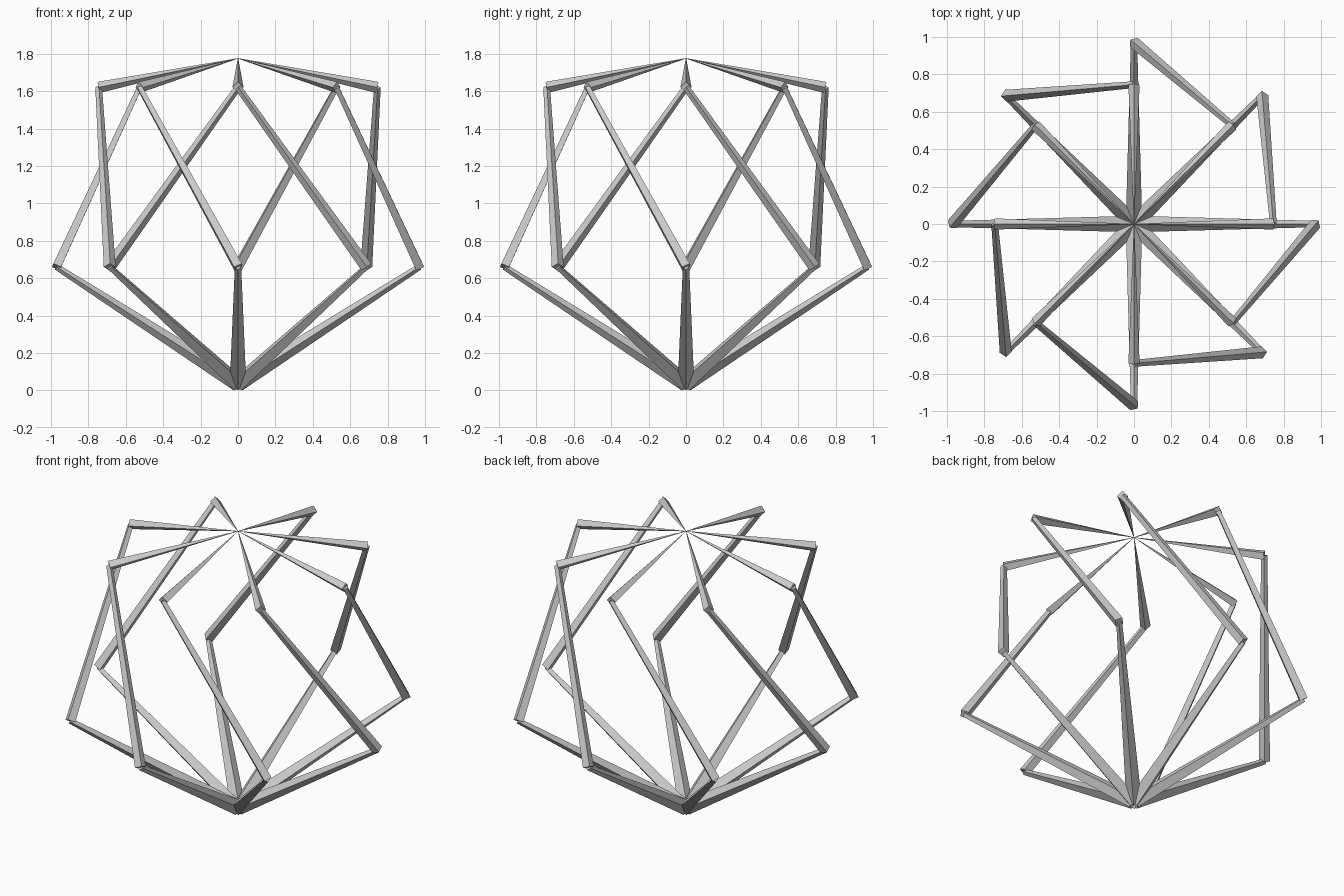
import bpy, bmesh
from math import cos, sin, radians
from mathutils import Vector, Matrix

if "Cube" in bpy.data.objects:
    bpy.data.objects.remove(bpy.data.objects["Cube"])


def polar(r, deg, z):
    return Vector((r * cos(radians(deg)), r * sin(radians(deg)), z))


def strut(name, a, b, r1, r2):
    """Four-sided tapered bar from a to b."""
    d = b - a
    bm = bmesh.new()
    m = (Matrix.Translation((a + b) / 2)
         @ d.to_track_quat('Z', 'Y').to_matrix().to_4x4())
    bmesh.ops.create_cone(bm, cap_ends=True, segments=4, radius1=r1,
                          radius2=r2, depth=d.length, matrix=m)
    me = bpy.data.meshes.new(name)
    bm.to_mesh(me)
    bm.free()
    ob = bpy.data.objects.new(name, me)
    bpy.context.collection.objects.link(ob)


base = Vector((0, 0, 0.037))
apex = Vector((0, 0, 1.775))

# Eight twisted arms, each made of three bars that get thinner along their length
for i in range(8):
    ang = i * 45
    elbow = polar(0.97, ang, 0.66)
    shoulder = polar(0.745, ang - 45, 1.62)
    strut(f"lower_strut_{i}", base, elbow, 0.044, 0.017)
    strut(f"middle_strut_{i}", elbow, shoulder, 0.032, 0.018)
    strut(f"top_strut_{i}", shoulder, apex, 0.030, 0.001)
